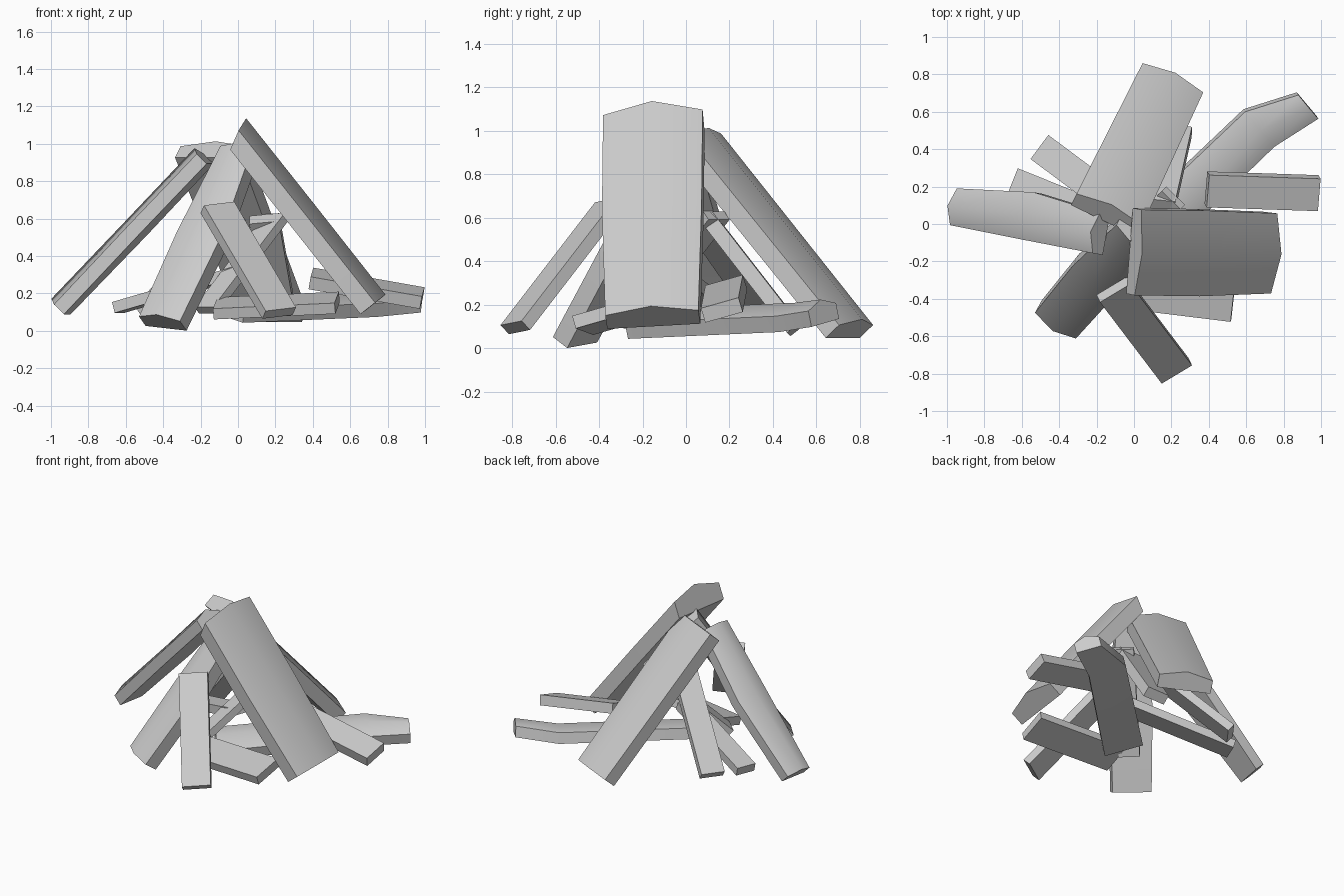
import bpy, bmesh, math
from mathutils import Vector, Matrix

if "Cube" in bpy.data.objects:
    bpy.data.objects.remove(bpy.data.objects["Cube"])


def sweep(name, path, widths, section, roll=0.0, slant=0.0):
    """Skin a cross-section along a short path; section is (side, up) with side scaled by width."""
    pts = [Vector(p) for p in path]
    d = (pts[-1] - pts[0]).normalized()
    side = d.cross(Vector((0, 0, 1))).normalized()
    side = Matrix.Rotation(roll, 3, d) @ side
    up = side.cross(d)
    hi = max(u for _, u in section)
    bm = bmesh.new()
    rings = []
    for i, (p, w) in enumerate(zip(pts, widths)):
        ring = []
        for s, u in section:
            co = p + side * (s * w) + up * u
            if i == 0:
                co += d * slant * (hi - u) / hi
            ring.append(bm.verts.new(co))
        rings.append(ring)
    n = len(section)
    for a, b in zip(rings, rings[1:]):
        for k in range(n):
            bm.faces.new((a[k], a[(k + 1) % n], b[(k + 1) % n], b[k]))
    bm.faces.new(rings[0][::-1])
    bm.faces.new(rings[-1])
    bmesh.ops.recalc_face_normals(bm, faces=bm.faces)
    me = bpy.data.meshes.new(name)
    bm.to_mesh(me)
    bm.free()
    ob = bpy.data.objects.new(name, me)
    bpy.context.collection.objects.link(ob)
    return ob


def log(name, path, widths, thick, ridge, slant=0.0, roll=0.0):
    """Split log: flat inner face, two short sides, ridged bark side."""
    h = thick / 2
    sec = [(-.5, -h), (.5, -h), (.5, h - ridge), (0, h), (-.5, h - ridge)]
    ob = sweep(name, path, widths, sec, roll, slant)
    bpy.ops.object.select_all(action='DESELECT')
    ob.select_set(True)
    bpy.context.view_layer.objects.active = ob
    bpy.ops.object.shade_smooth_by_angle(angle=math.radians(60))


def plank(name, a, b, width, thick, roll=0.0):
    h = thick / 2
    sweep(name, [a, b], [width, width],
          [(-.5, -h), (.5, -h), (.5, h), (-.5, h)], roll)


# Big split logs, top end first
log("right_log", [(-.015, -.15, 1.09), (.35, -.155, .63), (.73, -.155, .147)],
    [.46, .46, .43], .15, .05, slant=.04, roll=.09)
log("back_log", [(-.14, .06, .97), (.2, .765, .09)], [.39, .36], .13, .04)
log("left_log", [(-.19, -.05, .935), (-.55, .04, .555), (-.955, .09, .13)],
    [.22, .26, .20], .12, .045)
log("front_log", [(.0, -.04, .965), (-.2, -.28, .5), (-.41, -.525, .05)],
    [.20, .28, .26], .13, .04, roll=-.17)
log("lying_log", [(-.05, -.18, .125), (.67, .51, .155), (.93, .63, .17)],
    [.26, .25, .17], .11, .035, roll=.22)

# Kindling planks
plank("front_plank", (-.11, -.35, .66), (.22, -.785, .095), .19, .06, .15)
plank("right_plank", (.39, .185, .28), (.985, .165, .175), .18, .07, .28)
plank("left_plank", (.03, -.04, .32), (-.64, .23, .125), .14, .06)
plank("back_left_plank", (-.02, .05, .61), (-.49, .40, .11), .16, .06)
plank("low_front_plank", (-.12, -.33, .12), (.53, -.41, .15), .22, .06, .28)
plank("inner_plank", (.21, .14, .61), (-.17, -.25, .11), .14, .05)
plank("back_plank", (.14, .10, .60), (.23, .50, .085), .16, .07, -.15)
